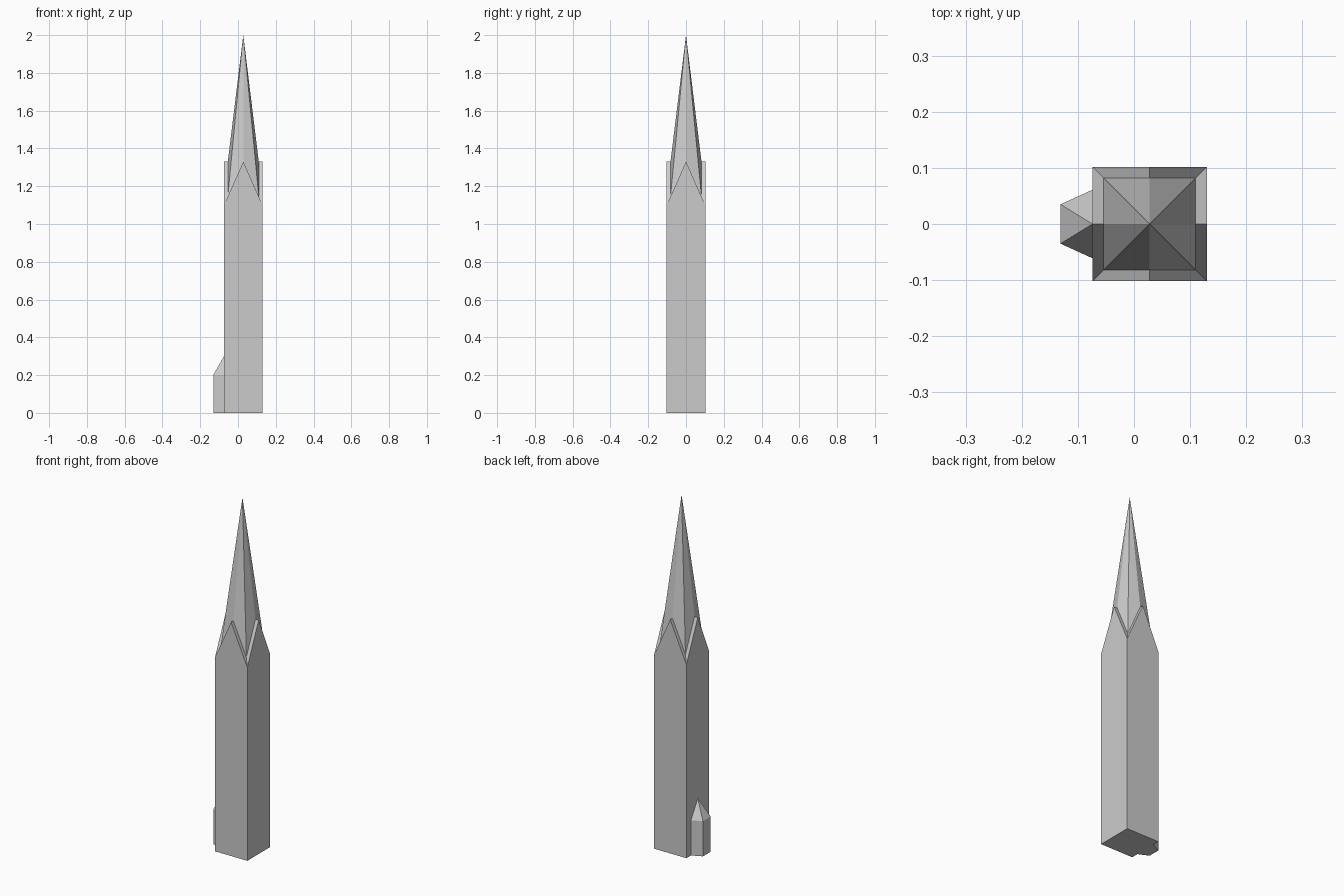
import bpy, bmesh
from mathutils import Matrix, Vector

if "Cube" in bpy.data.objects:
    bpy.data.objects.remove(bpy.data.objects["Cube"], do_unlink=True)

# Single stone colour
stone = bpy.data.materials.new("grey_stone")
stone.use_nodes = True
colour = (0.6, 0.6, 0.6, 1)
stone.diffuse_color = colour
stone.node_tree.nodes["Principled BSDF"].inputs["Base Color"].default_value = colour

CENTRE = Vector((0.028, 0, 0))
HALF = 0.102          # tower half width
INNER = 0.082         # spire half width
PEAK, EAVE, TIP = 1.33, 1.10, 2.0


def gable_z(offset):
    return PEAK - (PEAK - EAVE) * offset / HALF


def build(name, polygons, location):
    """Make a flat shaded object from polygons, welding shared corners."""
    bm = bmesh.new()
    for poly in polygons:
        bm.faces.new([bm.verts.new(p) for p in poly])
    bmesh.ops.remove_doubles(bm, verts=bm.verts, dist=0.0001)
    bmesh.ops.recalc_face_normals(bm, faces=bm.faces)
    mesh = bpy.data.meshes.new(name)
    bm.to_mesh(mesh)
    bm.free()
    mesh.materials.append(stone)
    obj = bpy.data.objects.new(name, mesh)
    obj.location = location
    bpy.context.collection.objects.link(obj)
    return obj


def four_sides(polygons):
    """Repeat polygons on all four sides of the tower."""
    turns = [Matrix.Rotation(k * 1.5707963, 3, "Z") for k in range(4)]
    return [[t @ Vector(p) for p in poly] for t in turns for poly in polygons]


# Tower shaft: gabled wall and sloping ledges, front side repeated around
low = gable_z(INNER)
wall = [(-HALF, -HALF, 0), (HALF, -HALF, 0), (HALF, -HALF, EAVE),
        (0, -HALF, PEAK), (-HALF, -HALF, EAVE)]
ledges = [[(s * HALF, -HALF, EAVE), (0, -HALF, PEAK),
           (0, -INNER, PEAK), (s * INNER, -INNER, low)] for s in (-1, 1)]
floor = [(-HALF, -HALF, 0), (-HALF, HALF, 0), (HALF, HALF, 0), (HALF, -HALF, 0)]
build("tower_shaft", four_sides([wall] + ledges) + [floor], CENTRE)

# Spire: folded faces rising from the gables to the tip
folds = [[(s * INNER, -INNER, low), (0, -INNER, PEAK), (0, 0, TIP)] for s in (-1, 1)]
build("spire", four_sides(folds), CENTRE)

# Stair turret: half polygon against the tower wall with a pointed roof
plan = [(0, 0.061), (-0.057, 0.035), (-0.057, -0.035), (0, -0.061)]
eaves, top = 0.2, (0, 0, 0.3)
turret = [[(x, y, 0) for x, y in plan]]
for (ax, ay), (bx, by) in zip(plan, plan[1:]):
    turret.append([(ax, ay, 0), (bx, by, 0), (bx, by, eaves), (ax, ay, eaves)])
    turret.append([(ax, ay, eaves), (bx, by, eaves), top])
turret.append([(*plan[0], 0), (*plan[-1], 0), (*plan[-1], eaves), top, (*plan[0], eaves)])
build("stair_turret", turret, (CENTRE.x - HALF, 0, 0))
